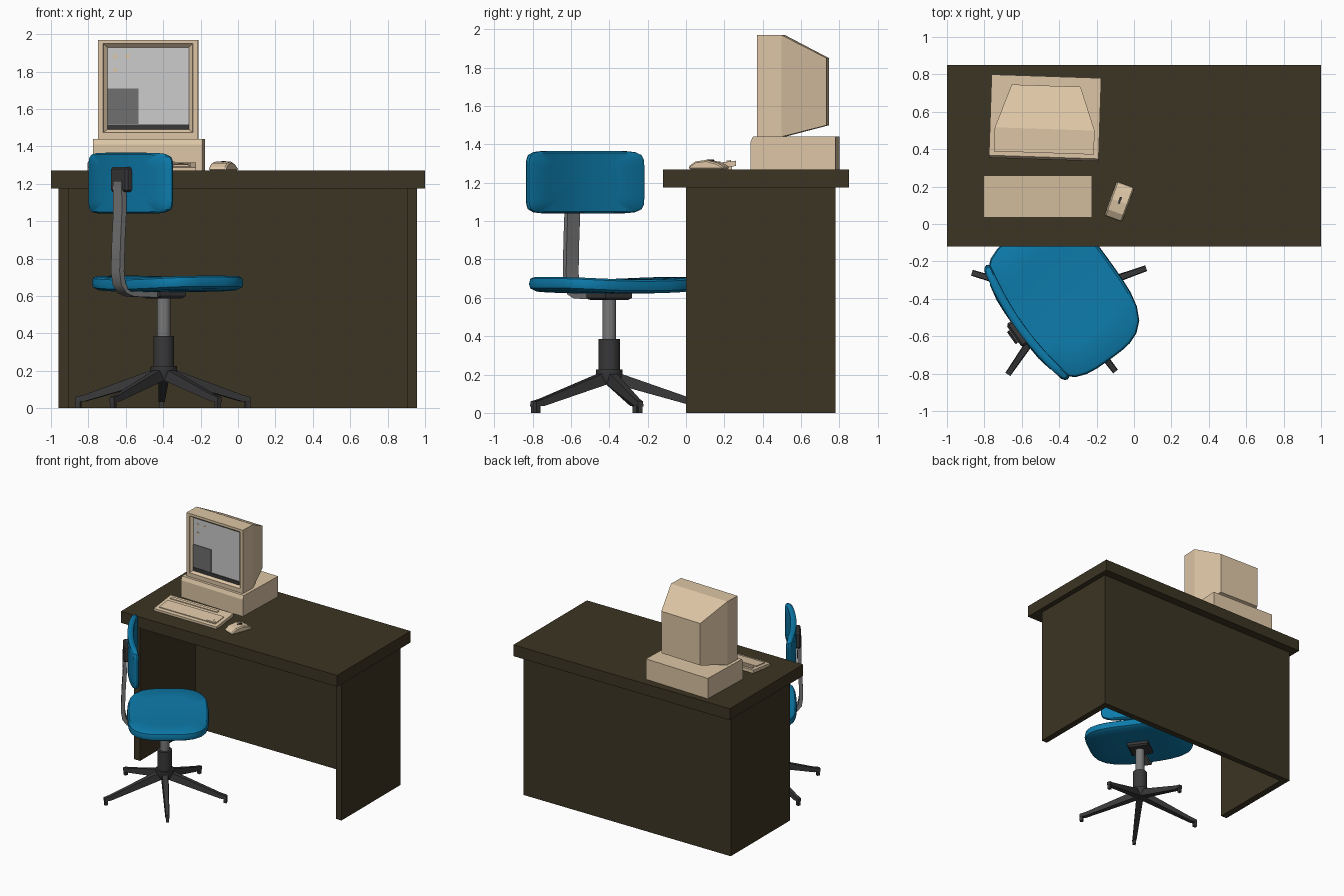
import bpy, bmesh, math
from mathutils import Matrix, Vector

if "Cube" in bpy.data.objects:
    bpy.data.objects.remove(bpy.data.objects["Cube"])


def material(name, r, g, b):
    m = bpy.data.materials.new(name)
    m.diffuse_color = (r, g, b, 1)
    m.use_nodes = True
    m.node_tree.nodes["Principled BSDF"].inputs["Base Color"].default_value = m.diffuse_color
    return m


WOOD = material("dark wood", 0.045, 0.035, 0.017)
BEIGE = material("beige plastic", 0.72, 0.56, 0.375)
BLUE = material("blue fabric", 0.004, 0.20, 0.41)
BLACK = material("charcoal plastic", 0.04, 0.04, 0.042)
STEEL = material("grey metal", 0.19, 0.19, 0.19)
GLASS = material("screen grey", 0.60, 0.60, 0.60)
PANE = material("window grey", 0.16, 0.16, 0.16)

I = Matrix.Identity(4)


def finish(name, bm, mat, M=I, smooth=False, bevel=0):
    bmesh.ops.recalc_face_normals(bm, faces=bm.faces)
    me = bpy.data.meshes.new(name)
    bm.to_mesh(me)
    bm.free()
    ob = bpy.data.objects.new(name, me)
    bpy.context.collection.objects.link(ob)
    me.materials.append(mat)
    ob.matrix_world = M
    if bevel:
        b = ob.modifiers.new("bevel", 'BEVEL')
        b.width, b.segments = bevel, 1
    if smooth:
        bpy.ops.object.select_all(action='DESELECT')
        ob.select_set(True)
        bpy.context.view_layer.objects.active = ob
        bpy.ops.object.shade_smooth_by_angle(angle=math.radians(35))
    return ob


def loft(name, rings, mat, M=I, **kw):
    """Skin a list of equal-length point rings and cap both ends."""
    bm = bmesh.new()
    vs = [[bm.verts.new(p) for p in r] for r in rings]
    n = len(rings[0])
    for a, b in zip(vs, vs[1:]):
        for i in range(n):
            j = (i + 1) % n
            bm.faces.new((a[i], a[j], b[j], b[i]))
    bm.faces.new(vs[0])
    bm.faces.new(vs[-1])
    return finish(name, bm, mat, M, **kw)


def box(name, x, y, z, mat, M=I, **kw):
    rings = [[(x[0], y[0], h), (x[1], y[0], h), (x[1], y[1], h), (x[0], y[1], h)] for h in z]
    return loft(name, rings, mat, M, **kw)


def prism(name, profile, x, mat, M=I, **kw):
    """Extrude a (y, z) profile along x."""
    return loft(name, [[(a, p, q) for p, q in profile] for a in x], mat, M, **kw)


def cylinder(name, sections, mat, M=I, n=20):
    rings = [[(r * math.cos(t * math.tau / n), r * math.sin(t * math.tau / n), z)
              for t in range(n)] for r, z in sections]
    return loft(name, rings, mat, M, smooth=True)


def squircle(a, b, power, n):
    pts = []
    for i in range(n):
        c, s = math.cos(math.tau * (i + .5) / n), math.sin(math.tau * (i + .5) / n)
        k = (abs(c) ** power + abs(s) ** power) ** (-1 / power)
        pts.append((a * c * k, b * s * k))
    return pts


# Desk
box("desk_top", (-1, 1), (-.12, .85), (1.175, 1.27), WOOD)
box("desk_left_panel", (-.96, -.905), (0, .78), (0, 1.175), WOOD)
box("desk_right_panel", (.905, .957), (0, .78), (0, 1.175), WOOD)
box("desk_back_panel", (-.905, .905), (.73, .78), (0, 1.175), WOOD)

# Computer case, turned slightly
PC = Matrix.Translation((-.482, .37, 0)) @ Matrix.Rotation(math.radians(-1.9), 4, 'Z')
prism("computer_case", [(-.025, 1.27), (-.025, 1.41), (-.012, 1.44), (.42, 1.44), (.42, 1.27)],
      (-.293, .293), BEIGE, PC)


# Monitor: recessed screen, bezel, box, tapered back
def rect(hw, y, z0, z1):
    return [(-hw, y, z0), (hw, y, z0), (hw, y, z1), (-hw, y, z1)]


MON = PC @ Matrix.Translation((0, .01, 0))
monitor = loft("monitor", [rect(.218, .025, 1.49, 1.93), rect(.238, .008, 1.476, 1.947),
                           rect(.24, 0, 1.474, 1.949), rect(.267, 0, 1.44, 1.97),
                           rect(.267, .128, 1.44, 1.97), rect(.184, .36, 1.50, 1.85)], BEIGE, MON)
monitor.data.materials.append(GLASS)
for f in monitor.data.polygons:
    if abs(f.center.y - .025) < .001:
        f.material_index = 1

# Screen picture plates
box("screen_window", (-.218, -.05), (.02, .025), (1.52, 1.71), PANE, MON)
box("screen_bar", (-.218, .218), (.019, .025), (1.49, 1.518), BLACK, MON)
for i, (x, z) in enumerate([(-.175, 1.88), (-.11, 1.88), (-.175, 1.81)]):
    box(f"screen_icon_{i}", (x - .01, x + .01), (.021, .025), (z - .01, z + .01), BEIGE, MON)

# Keyboard with sloping top, key plates and rear feet
prism("keyboard", [(.035, 1.27), (.035, 1.288), (.26, 1.315), (.26, 1.287), (.08, 1.27)],
      (-.805, -.225), BEIGE)


def key_plate(name, x, y, lift):
    top = [(v, 1.284 + .12 * v + lift) for v in y]
    prism(name, [(y[0], top[0][1] - .012), top[0], top[1], (y[1], top[1][1] - .012)], x, BEIGE)


key_plate("main_keys", (-.775, -.255), (.065, .18), .006)
key_plate("function_keys", (-.775, -.34), (.21, .235), .006)
key_plate("arrow_keys", (-.345, -.265), (.07, .09), .010)
key_plate("up_arrow_key", (-.318, -.292), (.09, .11), .010)
for x in (-.78, -.27):
    box("keyboard_foot", (x, x + .02), (.22, .24), (1.27, 1.30), BEIGE)

# Mouse
MOUSE = Matrix.Translation((-.078, .12, 0)) @ Matrix.Rotation(math.radians(-20), 4, 'Z')
prism("mouse", [(-.095, 1.27), (-.098, 1.285), (-.06, 1.311), (0, 1.319), (.06, 1.304),
                (.095, 1.285), (.095, 1.27)], (-.05, .05), BEIGE, MOUSE, bevel=.012)
box("mouse_slot", (-.006, .006), (-.012, .025), (1.31, 1.322), BLACK, MOUSE)

# Chair frame: local x points to the front of the seat
CH = Matrix.Translation((-.397, -.4, 0)) @ Matrix.Rotation(math.radians(35.6), 4, 'Z')

# Five legs with peg feet
for i in range(5):
    L = Matrix.Translation((-.397, -.4, 0)) @ Matrix.Rotation(math.radians(19.5 + 72 * i), 4, 'Z')
    loft("base_leg", [[(r, -w, a), (r, w, a), (r, w * .8, b), (r, -w * .8, b)]
                      for r, w, a, b in ((.03, .028, .15, .215), (.44, .017, .036, .072),
                                         (.49, .016, .034, .06))], BLACK, L)
    box("leg_foot", (.463, .488), (-.012, .012), (0, .05), BLACK, L)

cylinder("base_hub", [(.05, .15), (.07, .195), (.07, .225), (.056, .226)], BLACK, CH)
cylinder("column_sleeve", [(.056, .21), (.056, .385)], BLACK, CH)
cylinder("column_post", [(.036, .38), (.036, .60)], STEEL, CH)
loft("seat_mount", [[(-s, -s, z), (s, -s, z), (s, s, z), (-s, s, z)]
                    for s, z in ((.07, .588), (.085, .60), (.085, .632))], BLACK, CH)


# Cushions: rounded outline skinned through rings of (scale, depth)
def cushion(name, outline, layers, place):
    loft(name, [[place(p * s, q * s, d) for p, q in outline] for s, d in layers],
         BLUE, CH, smooth=True)


cushion("seat", squircle(.31, .42, 3.4, 36),
        [(.2, .622), (.6, .622), (.92, .624), (.985, .637), (1, .66), (.985, .686),
         (.95, .695), (.6, .697), (.2, .697)],
        lambda u, v, d: (u + .025, v, d + .015 * (v / .42) ** 2))
cushion("backrest", squircle(.375, .163, 9, 64),
        [(.2, -.022), (.6, -.022), (.94, -.022), (.985, -.014), (1, 0), (.985, .014),
         (.94, .022), (.6, .022), (.2, .022)],
        lambda v, z, d: (-.26 + .045 * (v / .375) ** 2 + d, v, 1.203 + z))

# Backrest bracket and bent support bar
box("backrest_bracket", (-.315, -.265), (-.095, .055), (1.155, 1.29), BLACK, CH, bevel=.012)
path = [Vector(p) for p in ((-.305, 1.215), (-.303, 1.05), (-.312, .9), (-.318, .73),
                            (-.308, .665), (-.28, .628), (-.235, .612), (-.06, .606))]
rings = []
for i, p in enumerate(path):
    t = (path[min(i + 1, len(path) - 1)] - path[max(i - 1, 0)]).normalized()
    n = Vector((-t.y, t.x)) * .015
    a, b = p + n, p - n
    rings.append([(a.x, -.06, a.y), (a.x, .02, a.y), (b.x, .02, b.y), (b.x, -.06, b.y)])
loft("support_bar", rings, STEEL, CH, smooth=True)
